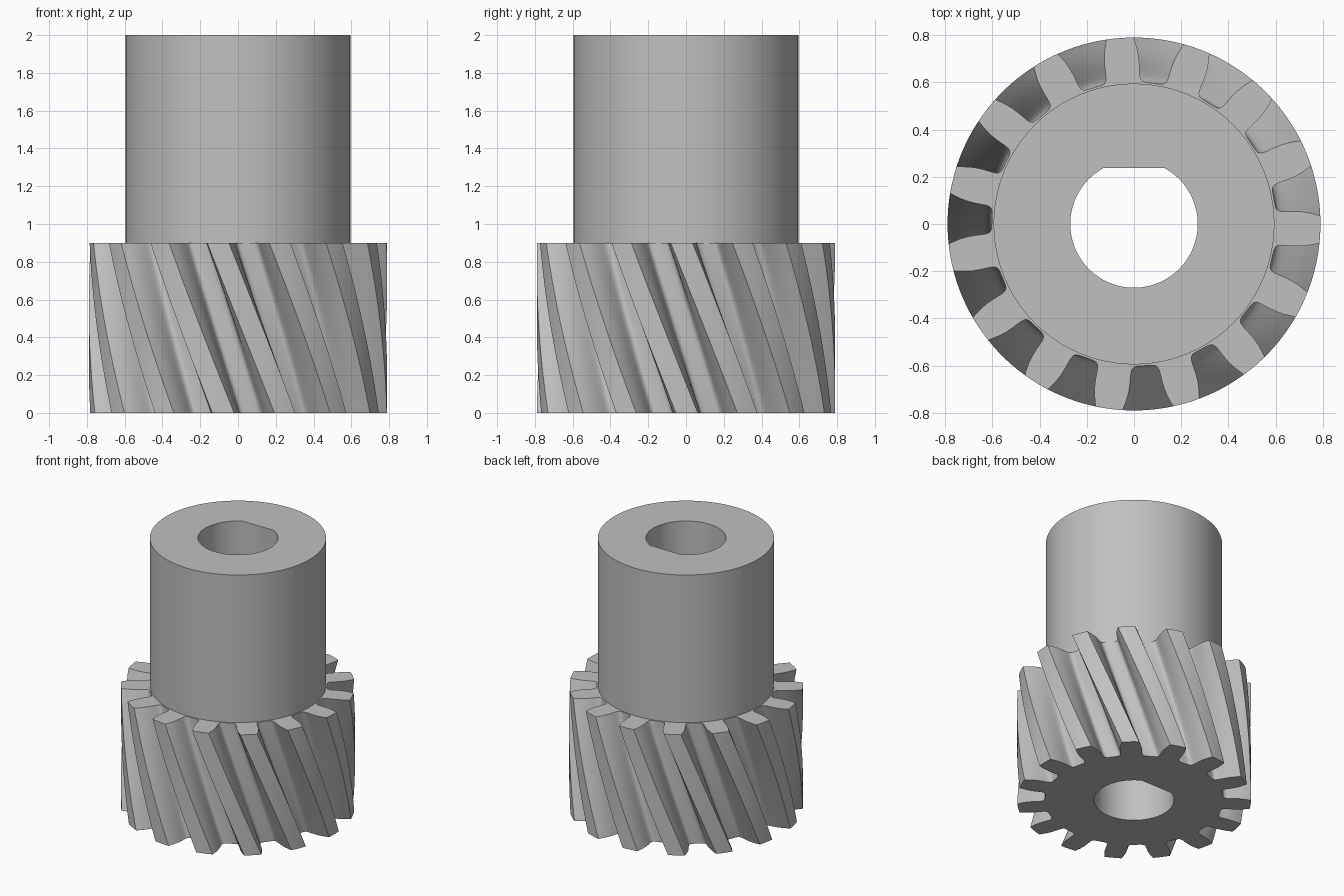
import bpy, bmesh
from math import sin, cos, radians, degrees, acos

cube = bpy.data.objects.get("Cube")
if cube:
    bpy.data.objects.remove(cube)

TEETH = 15
GEAR_H, TOTAL_H = 0.9, 2.0
HUB_R, BORE_R, FLAT_Y = 0.595, 0.27, 0.237
TWIST = 26.0          # degrees from the top of the teeth to the bottom
TOP_PHASE = 70.3      # azimuth of one tooth at the top
LAYERS = 24

steel = bpy.data.materials.new("steel_grey")
steel.use_nodes = True
grey = (0.53, 0.53, 0.53, 1)
steel.diffuse_color = grey
steel.node_tree.nodes["Principled BSDF"].inputs["Base Color"].default_value = grey

# Half a tooth, from the middle of the tip to the root: (degrees, radius)
half = [(0, .79), (2.1, .79), (4.2, .79), (4.8, .765), (5.4, .74), (5.9, .71),
        (6.2, .68), (6.35, .65), (6.5, .63), (6.9, .615), (7.8, .606), (9.4, .603)]
tooth = [(-a, r) for a, r in reversed(half[1:])] + half
gear_profile = [(a + i * 360 / TEETH, r) for i in range(TEETH) for a, r in tooth]

# Round hub and D-shaped bore
hub_profile = [(i * 360 / 96, HUB_R) for i in range(96)]
h = degrees(acos(FLAT_Y / BORE_R))
bore_profile = [(90 + h + i * (360 - 2 * h) / 64, BORE_R) for i in range(65)]

bm = bmesh.new()


def ring(profile, z, turn=0.0):
    """Closed loop of vertices from polar points."""
    return [bm.verts.new((r * cos(radians(a + turn)), r * sin(radians(a + turn)), z))
            for a, r in profile]


def wall(low, high):
    """Quads between two loops of equal length."""
    n = len(low)
    for i in range(n):
        j = (i + 1) % n
        bm.faces.new((low[i], low[j], high[j], high[i]))


def cap(outer, inner):
    """Flat face between an outer and an inner loop."""
    edges = [bm.edges.get((lp[i - 1], lp[i])) for lp in (outer, inner) for i in range(len(lp))]
    bmesh.ops.triangle_fill(bm, use_beauty=True, edges=edges, normal=(0, 0, 1))


# Helical teeth
layers = [ring(gear_profile, GEAR_H * k / LAYERS, TOP_PHASE + TWIST * (1 - k / LAYERS))
          for k in range(LAYERS + 1)]
for low, high in zip(layers, layers[1:]):
    wall(low, high)

# Hub and bore walls
hub_low, hub_high = ring(hub_profile, GEAR_H), ring(hub_profile, TOTAL_H)
bore_low, bore_high = ring(bore_profile, 0), ring(bore_profile, TOTAL_H)
wall(hub_low, hub_high)
wall(bore_low, bore_high)

# End faces and the shoulder between teeth and hub
cap(layers[0], bore_low)
cap(layers[-1], hub_low)
cap(hub_high, bore_high)
bmesh.ops.recalc_face_normals(bm, faces=bm.faces)

mesh = bpy.data.meshes.new("helical_pinion")
bm.to_mesh(mesh)
bm.free()
mesh.materials.append(steel)
pinion = bpy.data.objects.new("helical_pinion", mesh)
bpy.context.scene.collection.objects.link(pinion)

for o in bpy.context.selected_objects:
    o.select_set(False)
pinion.select_set(True)
bpy.context.view_layer.objects.active = pinion
bpy.ops.object.shade_smooth_by_angle(angle=radians(35))
